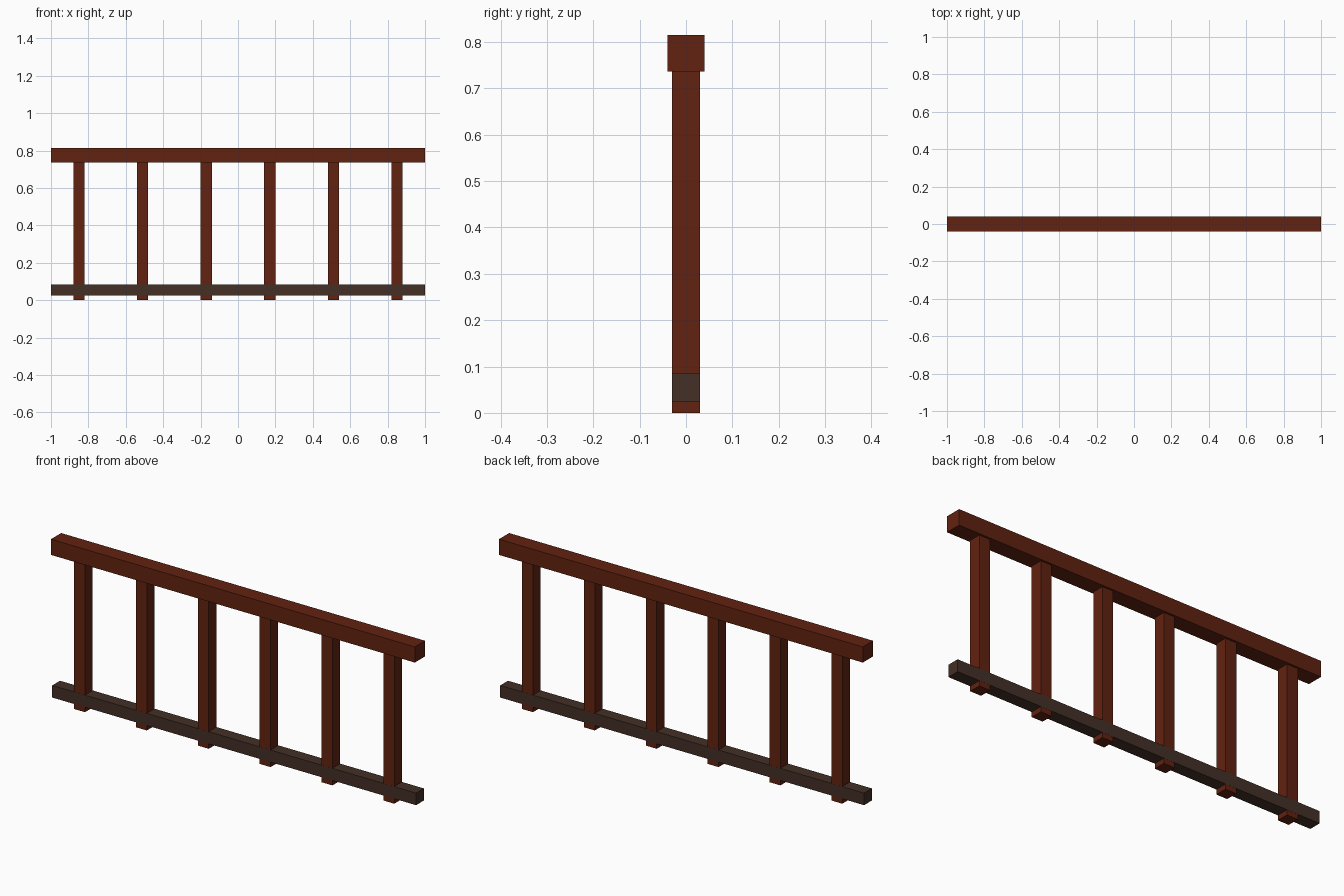
import bpy

cube = bpy.data.objects.get("Cube")
if cube:
    bpy.data.objects.remove(cube, do_unlink=True)


def make_material(name, color):
    mat = bpy.data.materials.new(name)
    mat.use_nodes = True
    mat.diffuse_color = color
    mat.node_tree.nodes["Principled BSDF"].inputs["Base Color"].default_value = color
    return mat


def box(name, center, size, mat):
    bpy.ops.mesh.primitive_cube_add(size=1, location=center)
    obj = bpy.context.object
    obj.name = name
    obj.scale = size
    bpy.ops.object.transform_apply(location=False, rotation=False, scale=True)
    obj.data.materials.append(mat)
    return obj


red_wood = make_material("red brown wood", (0.12, 0.016, 0.005, 1))
dark_wood = make_material("dark brown wood", (0.056, 0.029, 0.019, 1))

# Handrail
rail_bottom, rail_top = 0.737, 0.815
box("top_rail", (0, 0, (rail_bottom + rail_top) / 2),
    (2, 0.08, rail_top - rail_bottom), red_wood)

# Bottom rail, a hair deeper than the balusters passing through it
box("bottom_rail", (0, 0, 0.055), (2, 0.061, 0.06), dark_wood)

# Evenly spaced square balusters
count, spacing = 6, 0.34
for i in range(count):
    x = (i - (count - 1) / 2) * spacing
    box(f"baluster_{i + 1}", (x, 0, rail_bottom / 2),
        (0.06, 0.06, rail_bottom), red_wood)
